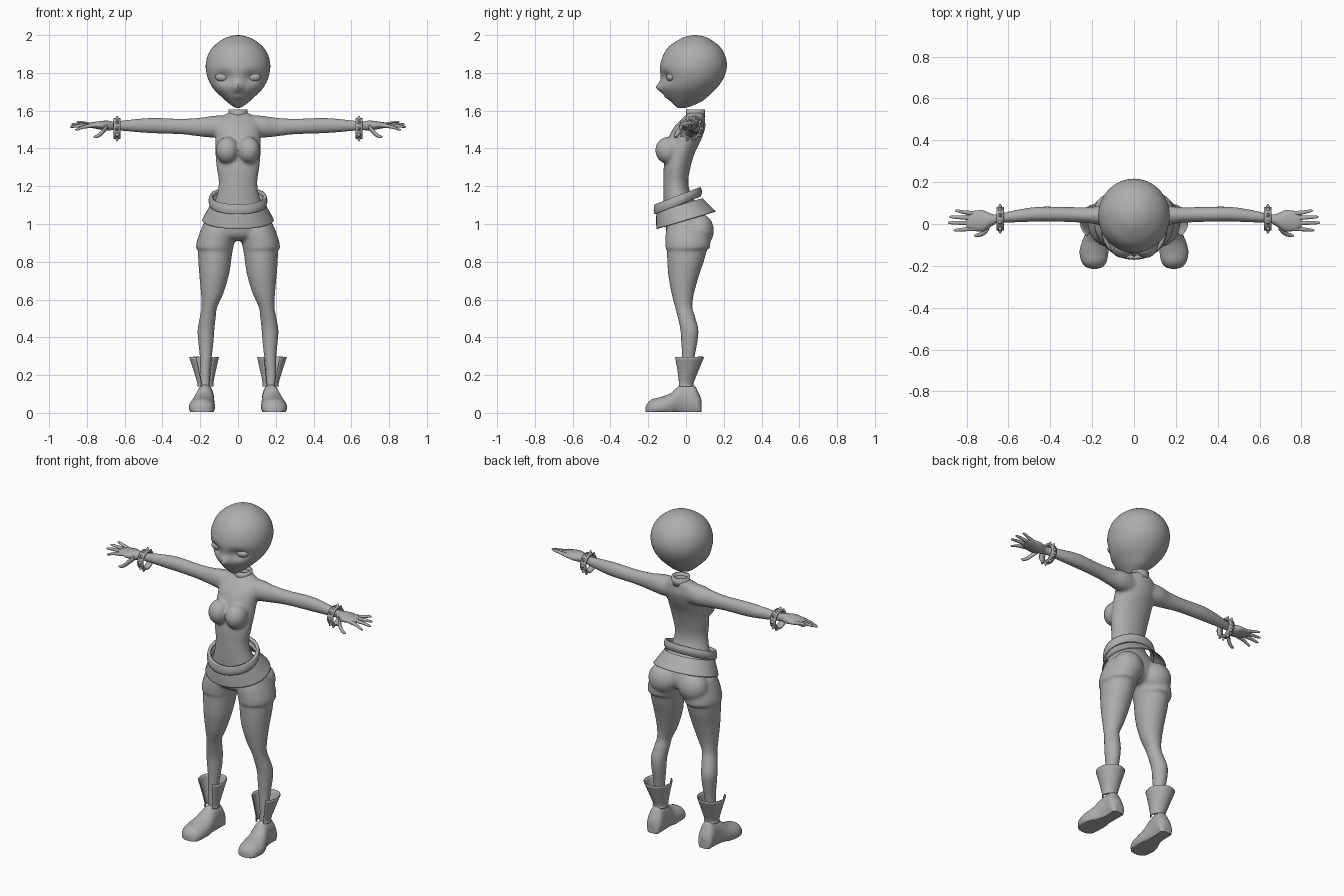
import bpy, bmesh, math
from mathutils import Vector, Matrix

grey = bpy.data.materials.new("plain grey")
grey.diffuse_color = (0.42, 0.42, 0.42, 1)
ORDER = {'x': (0, 1, 2), 'y': (1, 0, 2), 'z': (2, 0, 1)}


def spline(rows, steps):
    """Smooth curve through rows of numbers."""
    out = []
    for i in range(len(rows) - 1):
        p = [rows[max(0, min(len(rows) - 1, i + k))] for k in (-1, 0, 1, 2)]
        for s in range(steps):
            t = s / steps
            out.append([0.5 * (2 * b + (c - a) * t + (2 * a - 5 * b + 4 * c - d) * t * t
                               + (3 * b - a - 3 * c + d) * t ** 3) for a, b, c, d in zip(*p)])
    return out + [list(rows[-1])]


def loft(bm, rows, axis='z', n=32, steps=4, caps=True, gap=0.0):
    """Ellipse rings (position, centre a, centre b, radius a, radius b); gap opens the -b side."""
    rings, order = [], ORDER[axis]
    count = n + 1 if gap else n
    for t, a, b, ra, rb in spline(rows, steps):
        ring = []
        for i in range(count):
            ang = -math.pi / 2 + gap + (2 * math.pi - 2 * gap) * i / n
            co = [0, 0, 0]
            for k, v in zip(order, (t, a + ra * math.cos(ang), b + rb * math.sin(ang))):
                co[k] = v
            ring.append(bm.verts.new(co))
        rings.append(ring)
    faces = []
    for r, q in zip(rings, rings[1:]):
        for i in range(n):
            j = (i + 1) % count
            faces.append(bm.faces.new((r[i], r[j], q[j], q[i])))
    if caps:
        faces += [bm.faces.new(rings[0]), bm.faces.new(rings[-1])]
    bmesh.ops.recalc_face_normals(bm, faces=faces)


def blob(bm, loc, size, seg=24):
    m = Matrix.Translation(loc) @ Matrix.Diagonal((*size, 1))
    bmesh.ops.create_uvsphere(bm, u_segments=seg, v_segments=seg // 2, radius=1, matrix=m)


def finish(name, bm, mirror=False, thick=0, angle=40):
    me = bpy.data.meshes.new(name)
    bm.to_mesh(me)
    bm.free()
    ob = bpy.data.objects.new(name, me)
    bpy.context.collection.objects.link(ob)
    me.materials.append(grey)
    bpy.context.view_layer.objects.active = ob
    ob.select_set(True)
    bpy.ops.object.shade_smooth_by_angle(angle=math.radians(angle))
    ob.select_set(False)
    if thick:
        m = ob.modifiers.new("Thickness", 'SOLIDIFY')
        m.thickness, m.offset = thick, -1
    if mirror:
        m = ob.modifiers.new("Mirror", 'MIRROR')
        m.use_mirror_merge = False
    return ob


# head: z, rx, front y, back y
bm = bmesh.new()
head = [(1.613, .006, -.04, -.01), (1.625, .03, -.057, .03), (1.65, .062, -.083, .085),
        (1.68, .095, -.108, .122), (1.72, .133, -.128, .163), (1.77, .159, -.133, .198),
        (1.83, .171, -.138, .216), (1.89, .161, -.122, .208), (1.94, .13, -.09, .178),
        (1.98, .077, -.03, .125), (1.995, .035, .01, .085), (2.0, .004, .044, .052)]
loft(bm, [(z, 0, (f + b) / 2, r, (b - f) / 2) for z, r, f, b in head], n=64, steps=5)
for v in bm.verts:      # eye sockets, nose, lips
    if v.co.y < 0:
        x, z = abs(v.co.x), v.co.z
        g = lambda cx, cz, wx, wz: math.exp(-((x - cx) / wx) ** 2 - ((z - cz) / wz) ** 2)
        v.co.y += .024 * g(.075, 1.775, .04, .03) - .03 * g(0, 1.722, .022, .028) \
            - .008 * g(0, 1.672, .025, .012)
finish("head", bm)

bm = bmesh.new()
blob(bm, (.08, -.078, 1.778), (.041, .026, .025))
finish("eye", bm, True)

# hollow neck collar
bm = bmesh.new()
loft(bm, [(1.56, 0, .05, .051, .051), (1.607, 0, .05, .051, .051)], caps=False, steps=1)
finish("neck", bm, thick=.012)

# body: torso, bust, arms, pelvis and legs fused into one skin
bm = bmesh.new()
torso = [(.91, .06, -.06, .05), (.94, .15, -.098, .1), (1.0, .175, -.11, .11),
         (1.08, .14, -.118, .075), (1.15, .113, -.12, .03), (1.22, .102, -.12, .012),
         (1.3, .113, -.118, .024), (1.38, .12, -.105, .048), (1.45, .12, -.095, .082),
         (1.51, .125, -.065, .102), (1.55, .115, -.03, .1), (1.577, .075, 0, .098), (1.59, .05, .005, .095)]
loft(bm, [(z, 0, (f + b) / 2, r, (b - f) / 2) for z, r, f, b in torso])
loft(bm, [(.06, .04, 1.515, .05, .06), (.13, .04, 1.515, .055, .058), (.2, .042, 1.513, .04, .05),
          (.3, .045, 1.516, .036, .041), (.45, .047, 1.521, .036, .041),
          (.56, .038, 1.521, .03, .033), (.64, .028, 1.52, .022, .025), (.7, .02, 1.52, .022, .022)], 'x')
blob(bm, (.056, -.094, 1.39), (.062, .069, .072))
blob(bm, (.1, .07, .965), (.09, .078, .09))
leg = [(.1, .145, .2, -.025, .035), (.2, .148, .202, -.022, .035), (.3, .138, .203, -.022, .047),
       (.37, .13, .21, -.025, .06), (.44, .125, .214, -.03, .066), (.51, .117, .202, -.045, .048),
       (.56, .11, .193, -.058, .034), (.63, .078, .196, -.076, .042), (.73, .048, .205, -.094, .07),
       (.82, .034, .211, -.1, .1), (.9, .024, .21, -.1, .115), (.97, .02, .192, -.1, .11), (1.03, .03, .16, -.08, .08)]
loft(bm, [(z, (a + b) / 2, (f + k) / 2, (b - a) / 2, (k - f) / 2) for z, a, b, f, k in leg])
# short trouser leg
loft(bm, [(.868, .124, .01, .098, .118), (.9, .12, .01, .1, .119), (.95, .11, .01, .095, .118),
          (1.01, .1, .01, .08, .105)])
body = finish("body", bm, True)
m = body.modifiers.new("Fuse", 'REMESH')
m.mode, m.voxel_size, m.use_smooth_shade = 'VOXEL', .0085, True
m = body.modifiers.new("Soften", 'SMOOTH')
m.factor, m.iterations = .5, 5

# tilted belt and flared skirt
for name, rows, slope, yc, thick in (
        ("belt", [(1.098, 0, -.045, .15, .122), (1.122, 0, -.043, .156, .128),
                  (1.15, 0, -.045, .15, .122)], .38, -.045, .018),
        ("skirt", [(1.015, 0, 0, .19, .157), (1.06, 0, -.018, .168, .14),
                   (1.105, 0, -.035, .146, .122)], .3, -.02, .006)):
    bm = bmesh.new()
    loft(bm, rows, n=48, caps=False)
    for v in bm.verts:
        v.co.z += slope * (v.co.y - yc)
    finish(name, bm, thick=thick)

# boots: flat soled foot and flared shaft open at the front
bm = bmesh.new()
foot = [(-.214, .19, .012, .03), (-.205, .19, .04, .05), (-.18, .191, .06, .072), (-.13, .191, .069, .085),
        (-.08, .185, .062, .105), (-.04, .178, .052, .14), (0, .174, .047, .155), (.04, .173, .047, .15),
        (.065, .173, .044, .11), (.08, .173, .03, .075), (.083, .173, .015, .05)]
loft(bm, [(y, x, h / 2 - .012, r, h / 2 + .012) for y, x, r, h in foot], 'y')
for v in bm.verts:
    v.co.z = max(v.co.z, .004)
finish("boot_foot", bm, True)
bm = bmesh.new()
loft(bm, [(.14, .173, -.002, .044, .044), (.16, .173, -.002, .043, .043), (.22, .176, .005, .058, .06),
          (.295, .18, .012, .079, .084)], gap=.6, caps=False)
finish("boot_shaft", bm, True, .006)

# hand: palm, four fingers and thumb
bm = bmesh.new()
loft(bm, [(.66, .022, 1.52, .02, .022), (.69, .018, 1.521, .034, .026), (.72, .015, 1.522, .05, .024),
          (.75, .015, 1.523, .05, .019), (.78, .016, 1.523, .044, .014), (.8, .016, 1.522, .03, .008)], 'x', 20)
for y0, y1, z1, tip in ((-.022, -.03, 1.5, .862), (.004, .006, 1.515, .89),
                        (.028, .034, 1.528, .882), (.05, .063, 1.54, .855)):
    mid = (.77 + tip) / 2
    loft(bm, [(.76, y0, 1.522, .012, .011), (mid, (y0 + y1) / 2, (1.527 + z1) / 2, .0095, .009),
              (tip - .01, y1, z1, .007, .006), (tip, y1, z1, .002, .002)], 'x', 10)
loft(bm, [(.69, -.01, 1.515, .015, .016), (.71, -.035, 1.495, .015, .016), (.73, -.048, 1.475, .012, .013),
          (.75, -.054, 1.463, .009, .009), (.765, -.056, 1.462, .003, .003)], 'x', 10)
finish("hand", bm, True, angle=60)

# studded bracelet
bm = bmesh.new()
loft(bm, [(.622, .025, 1.505, .056, .056), (.658, .025, 1.505, .056, .056)], 'x', steps=1, caps=False)
finish("bracelet", bm, True, .009)
bm = bmesh.new()
for i in range(10):
    d = Vector((0, math.cos(i * math.tau / 10), math.sin(i * math.tau / 10)))
    rot = d.to_track_quat('Z', 'Y').to_matrix().to_4x4()
    bmesh.ops.create_cone(bm, cap_ends=True, segments=12, radius1=.012, radius2=.003, depth=.018,
                          matrix=Matrix.Translation(Vector((.64, .025, 1.505)) + d * .061) @ rot)
finish("bracelet_studs", bm, True)
